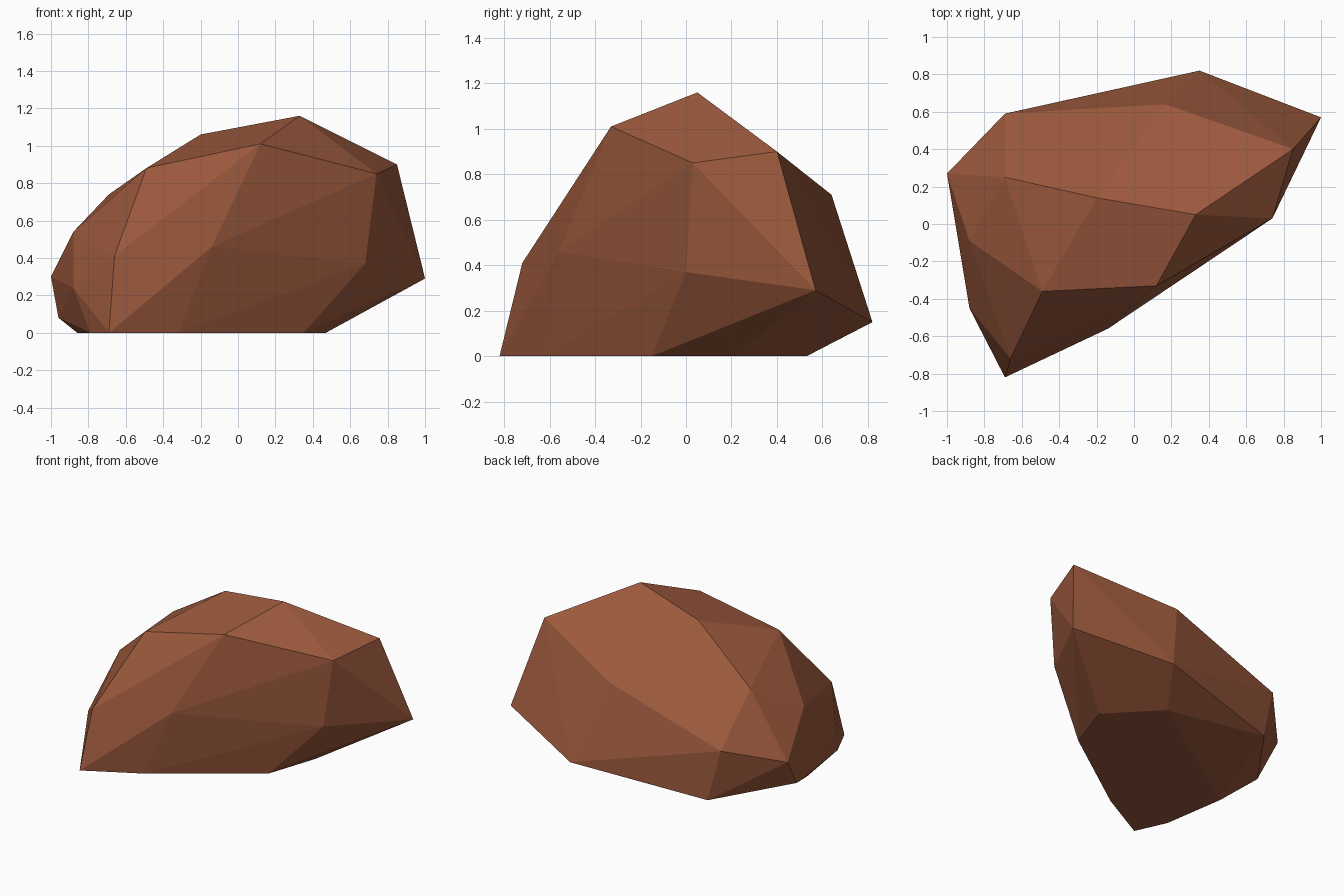
import bpy
import bmesh
from math import radians

default_cube = bpy.data.objects.get("Cube")
if default_cube:
    bpy.data.objects.remove(default_cube, do_unlink=True)


def make_material(name, colour):
    material = bpy.data.materials.new(name)
    material.use_nodes = True
    material.diffuse_color = colour
    shader = material.node_tree.nodes["Principled BSDF"]
    shader.inputs["Base Color"].default_value = colour
    shader.inputs["Roughness"].default_value = 1
    return material


def chiselled_stone(name, corner_rings, material):
    """Wrap a faceted convex skin around rings of chipped corners."""
    bm = bmesh.new()
    for ring in corner_rings:
        for corner in ring:
            bm.verts.new(corner)
    hull = bmesh.ops.convex_hull(bm, input=bm.verts[:])
    buried = [item for item in hull["geom_interior"]
              if isinstance(item, bmesh.types.BMVert)]
    bmesh.ops.delete(bm, geom=buried, context="VERTS")
    # Merge nearly coplanar triangles into broad facets
    bmesh.ops.dissolve_limit(bm, angle_limit=radians(4),
                             verts=bm.verts[:], edges=bm.edges[:])
    bmesh.ops.recalc_face_normals(bm, faces=bm.faces[:])
    for face in bm.faces:
        face.smooth = False
    mesh = bpy.data.meshes.new(name)
    bm.to_mesh(mesh)
    bm.free()
    mesh.materials.append(material)
    stone = bpy.data.objects.new(name, mesh)
    bpy.context.collection.objects.link(stone)
    return stone


# Flat underside resting on the ground
ground_outline = [(-.69, -.82, 0), (-.32, -.62, 0), (.35, -.15, 0), (.47, .21, 0),
                  (.16, .53, 0), (-.55, .18, 0), (-.86, -.15, 0), (-.79, -.6, 0)]

# Widest belt around the sides
belt = [(-.66, -.72, .41), (-.14, -.56, .46), (.68, 0, .37), (1, .57, .29),
        (.35, .82, .15), (-.6, .61, .05), (-.69, .59, .42), (-1, .27, .3),
        (-.96, .11, .08), (-.88, -.45, .24)]

# Sloping shoulders
shoulders = [(-.88, -.09, .54), (-.49, -.36, .88), (.74, .03, .85),
             (.85, .4, .9), (.17, .64, .71), (-.69, .25, .74)]

# Crown ridge
crown = [(.12, -.33, 1.01), (.33, .05, 1.16), (-.2, .14, 1.06)]

red_brown = make_material("red brown stone", (.33, .1, .046, 1))
chiselled_stone("boulder", [ground_outline, belt, shoulders, crown], red_brown)
